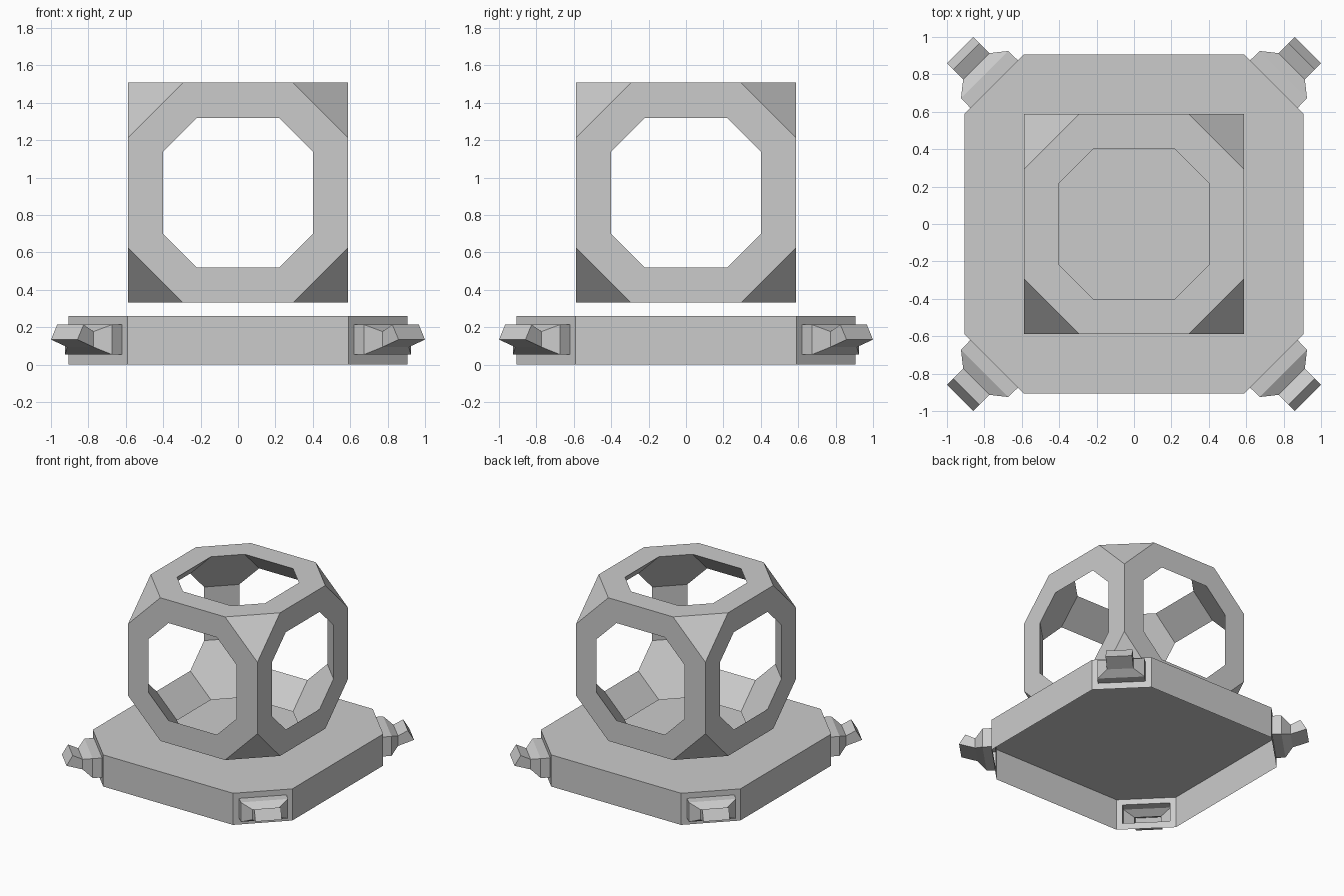
import bpy, bmesh
from math import atan2
from itertools import permutations, product
from mathutils import Vector

if "Cube" in bpy.data.objects:
    bpy.data.objects.remove(bpy.data.objects["Cube"])


def finish(bm, name, recalc=False):
    bmesh.ops.remove_doubles(bm, verts=bm.verts, dist=1e-4)
    if recalc:
        bmesh.ops.recalc_face_normals(bm, faces=bm.faces)
    me = bpy.data.meshes.new(name)
    bm.to_mesh(me)
    bm.free()
    ob = bpy.data.objects.new(name, me)
    bpy.context.collection.objects.link(ob)
    return ob


def add_face(bm, pts):
    bm.faces.new([bm.verts.new(p) for p in pts])


def sym_points(a, b, c):
    """All permutations and sign changes of a point."""
    return [Vector((p[0] * s[0], p[1] * s[1], p[2] * s[2]))
            for p in set(permutations((a, b, c))) for s in product((-1, 1), repeat=3)]


def loop_towards(points, n):
    """Points furthest along n, ordered around n."""
    far = max(p.dot(n) for p in points)
    u = n.orthogonal().normalized()
    v = n.cross(u).normalized()
    return sorted((p for p in points if p.dot(n) > far - 1e-4),
                  key=lambda p: atan2(p.dot(v), p.dot(u)))


# cage: truncated cube with octagonal windows and a bevelled hollow inside
bm = bmesh.new()
outer = sym_points(0.588, 0.588, 0.294)
inner = sym_points(0.588, 0.40, 0.22)
for d in product((-1, 0, 1), repeat=3):
    n, kind = Vector(d), sum(map(abs, d))
    if kind == 1:                                   # window frame
        o, i = loop_towards(outer, n), loop_towards(inner, n)
        for k in range(8):
            j = (k + 1) % 8
            add_face(bm, (o[k], o[j], i[j], i[k]))
    elif kind == 2:                                 # inside of a strut
        add_face(bm, loop_towards(inner, n))
    elif kind == 3:                                 # cut corner, outside and inside
        add_face(bm, loop_towards(outer, n))
        add_face(bm, loop_towards(inner, n))
cage = finish(bm, "cage", recalc=True)
cage.location.z = 0.92

# base: top plate and four long walls, open underneath
R, C, H = 0.907, 0.59, 0.26
bm = bmesh.new()
outline = [(R, -C), (R, C), (C, R), (-C, R), (-R, C), (-R, -C), (-C, -R), (C, -R)]
add_face(bm, [(x, y, H) for x, y in outline])
for k in range(0, 8, 2):
    (x0, y0), (x1, y1) = outline[k], outline[k + 1]
    add_face(bm, [(x0, y0, 0), (x1, y1, 0), (x1, y1, H), (x0, y0, H)])
finish(bm, "base")

# corner connectors: hollow stepped plugs growing out of the chamfer walls
# each section: half width, (distance, z) of lower edge, (distance, z) of upper edge
D = (R + C) / 2 ** 0.5
sections = [
    ((R - C) / 2 ** 0.5, (D, 0), (D, H)),
    (0.18, (D, 0.054), (D, 0.214)),
    (0.178, (1.13, 0.054), (1.13, 0.214)),
    (0.10, (1.192, 0.094), (1.192, 0.177)),
    (0.10, (1.314, 0.134), (1.267, 0.214)),
]
for sx, sy, name in ((1, 1, "back_right"), (-1, 1, "back_left"),
                     (-1, -1, "front_left"), (1, -1, "front_right")):
    out = Vector((sx, sy, 0)).normalized()
    side = Vector((0, 0, 1)).cross(out)
    bm = bmesh.new()
    rings = []
    for w, (dl, zl), (dh, zh) in sections:
        rings.append([out * d + side * u + Vector((0, 0, z))
                      for u, d, z in ((-w, dl, zl), (w, dl, zl), (w, dh, zh), (-w, dh, zh))])
    for a, b in zip(rings, rings[1:]):
        for k in range(4):
            j = (k + 1) % 4
            add_face(bm, (a[k], a[j], b[j], b[k]))
    add_face(bm, rings[-1])
    finish(bm, "connector_" + name)
